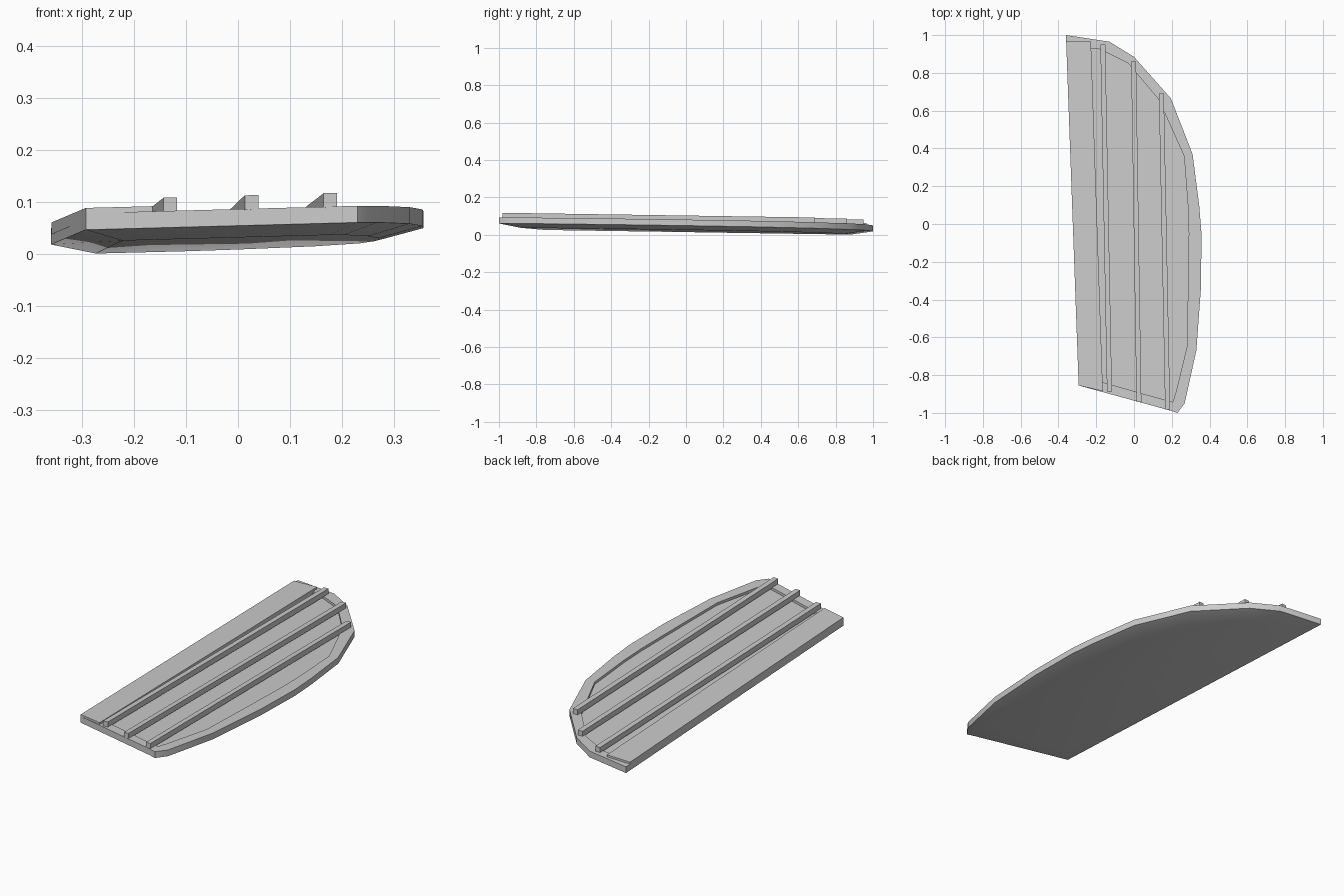
import bpy
import bmesh
import math

if "Cube" in bpy.data.objects:
    bpy.data.objects.remove(bpy.data.objects["Cube"])


# Tilted plane followed by the rim and everything lying on it
def plane_z(x, y):
    return 0.0727 + 0.0229 * x - 0.0145 * y


# Stack of (outline, offset from the plane) rings, bridged and capped
def stack(name, rings, smooth=False):
    bm = bmesh.new()
    loops = [[bm.verts.new((x, y, plane_z(x, y) + dz)) for x, y in pts]
             for pts, dz in rings]
    n = len(loops[0])
    for a, b in zip(loops, loops[1:]):
        for i in range(n):
            j = (i + 1) % n
            bm.faces.new((a[i], a[j], b[j], b[i]))
    bm.faces.new(loops[0])
    bm.faces.new(loops[-1])
    bmesh.ops.recalc_face_normals(bm, faces=bm.faces)
    mesh = bpy.data.meshes.new(name)
    bm.to_mesh(mesh)
    bm.free()
    ob = bpy.data.objects.new(name, mesh)
    bpy.context.collection.objects.link(ob)
    if smooth:
        bpy.ops.object.select_all(action='DESELECT')
        ob.select_set(True)
        bpy.context.view_layer.objects.active = ob
        bpy.ops.object.shade_smooth_by_angle(angle=math.radians(28))
    return ob


# Curved panel: bulged underside, thick rim, shallow recess on top
outer = [(-0.36, 1.0), (-0.13, 0.965), (0.0, 0.885), (0.195, 0.665),
         (0.31, 0.37), (0.345, 0.1), (0.357, -0.05), (0.355, -0.33),
         (0.33, -0.67), (0.268, -0.95), (0.23, -1.0), (0.19, -0.987),
         (-0.293, -0.855)]
inner = [(-0.235, 0.93), (-0.18, 0.925), (-0.03, 0.85), (0.13, 0.66),
         (0.265, 0.36), (0.285, 0.1), (0.29, -0.05), (0.286, -0.33),
         (0.28, -0.65), (0.222, -0.89), (0.205, -0.942), (0.18, -0.936),
         (-0.175, -0.835)]
belly = [(x * 0.76, y * 0.88) for x, y in outer]
stack("panel_shell", [(belly, -0.053), (outer, -0.032), (outer, 0.0),
                      (inner, 0.0), (inner, -0.013)], smooth=True)

# Flat raised strip along the straight edge
strip = [(-0.359, 0.966), (-0.228, 0.966), (-0.165, -0.885), (-0.293, -0.855)]
stack("edge_strip", [(strip, -0.013), (strip, 0.01)])

# Three lengthwise rails: back x, back y, front x, front y
for i, (xb, yb, xf, yf) in enumerate([(-0.165, 0.95, -0.130, -0.887),
                                      (-0.002, 0.86, 0.026, -0.943),
                                      (0.145, 0.69, 0.178, -0.982)]):
    w = 0.013
    foot = [(xb - w, yb), (xb + w, yb), (xf + w, yf), (xf - w, yf)]
    stack(f"rail_{i + 1}", [(foot, -0.002), (foot, 0.026)])
